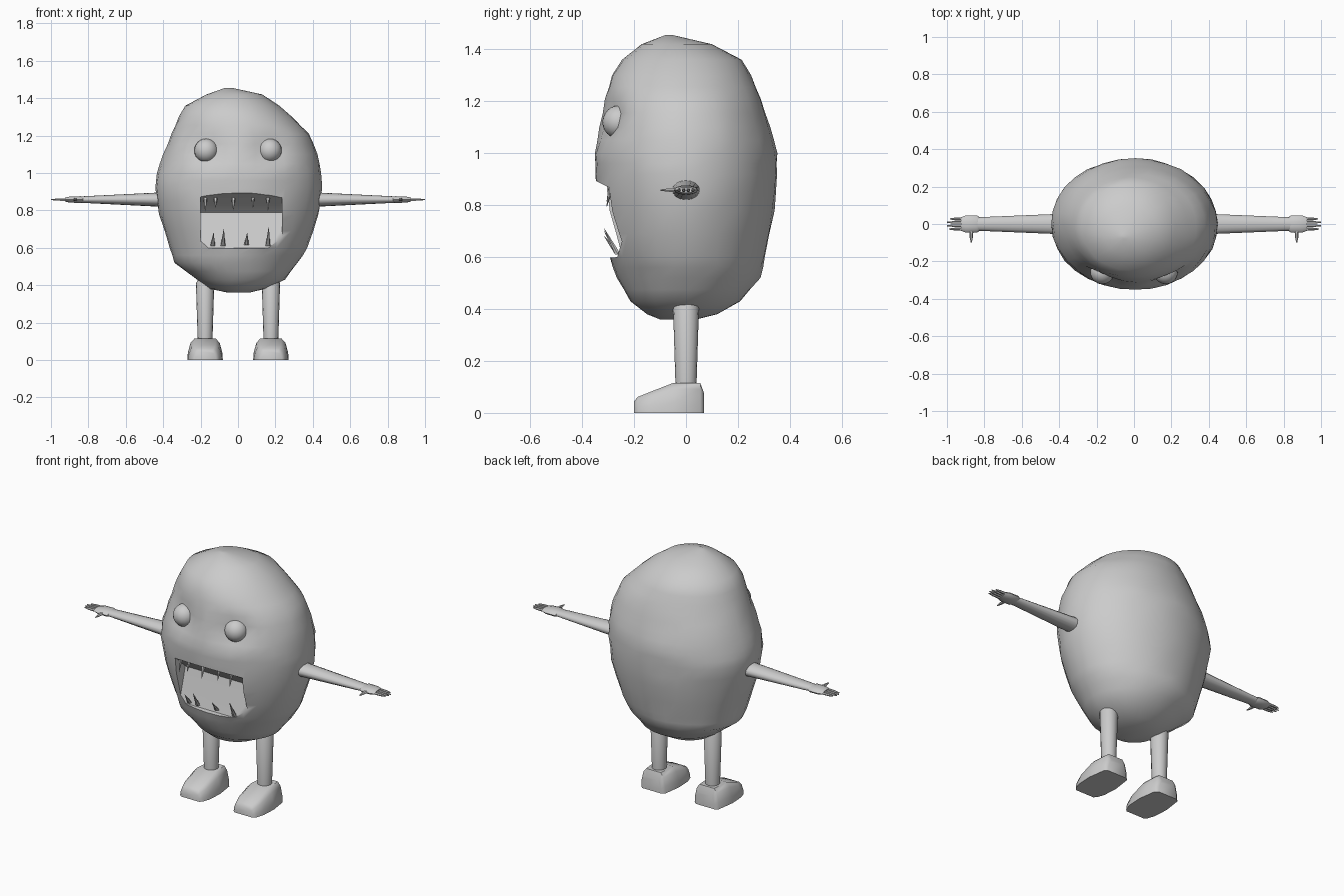
import bpy, bmesh, math, random
from mathutils import Vector

if "Cube" in bpy.data.objects:
    bpy.data.objects.remove(bpy.data.objects["Cube"])

random.seed(4)
skin = bpy.data.materials.new("pale_grey")
skin.diffuse_color = (0.6, 0.6, 0.6, 1)
skin.use_nodes = True
skin.node_tree.nodes["Principled BSDF"].inputs["Base Color"].default_value = skin.diffuse_color


def finish(name, bm, angle=45, mat=skin):
    bmesh.ops.recalc_face_normals(bm, faces=bm.faces)
    me = bpy.data.meshes.new(name)
    bm.to_mesh(me)
    bm.free()
    ob = bpy.data.objects.new(name, me)
    bpy.context.collection.objects.link(ob)
    me.materials.append(mat)
    smooth(ob, angle)
    return ob


def smooth(ob, angle):
    bpy.ops.object.select_all(action='DESELECT')
    ob.select_set(True)
    bpy.context.view_layer.objects.active = ob
    bpy.ops.object.shade_smooth_by_angle(angle=math.radians(angle))


def loft(name, rings, angle=45):
    """Skin a list of closed rings and cap both ends."""
    bm = bmesh.new()
    vs = [[bm.verts.new(p) for p in r] for r in rings]
    n = len(vs[0])
    for a, b in zip(vs, vs[1:]):
        for i in range(n):
            j = (i + 1) % n
            bm.faces.new((a[i], a[j], b[j], b[i]))
    bm.faces.new(vs[0])
    bm.faces.new(vs[-1])
    return finish(name, bm, angle)


def tube(name, stations, axis, n=12, angle=45):
    """Elliptical tube: stations are (centre, radius_u, radius_v)."""
    u, v = {'x': ((0, 1, 0), (0, 0, 1)), 'y': ((1, 0, 0), (0, 0, 1)),
            'z': ((1, 0, 0), (0, 1, 0))}[axis]
    u, v = Vector(u), Vector(v)
    rings = []
    for c, ru, rv in stations:
        rings.append([Vector(c) + u * ru * math.cos(2 * math.pi * i / n)
                      + v * rv * math.sin(2 * math.pi * i / n) for i in range(n)])
    return loft(name, rings, angle)


# Body: z, left, right, front, back
PROFILE = [
    (0.36, -.05, .06, -.10, .04), (0.38, -.15, .14, -.15, .12),
    (0.43, -.22, .25, -.215, .21), (0.52, -.34, .32, -.265, .285),
    (0.60, -.365, .37, -.295, .305), (0.78, -.42, .43, -.34, .34),
    (0.92, -.445, .45, -.35, .35), (1.00, -.43, .445, -.353, .35),
    (1.10, -.40, .425, -.333, .325), (1.21, -.355, .38, -.31, .29),
    (1.30, -.315, .29, -.285, .25), (1.36, -.28, .22, -.245, .215),
    (1.42, -.17, .13, -.17, .10), (1.455, -.07, -.03, -.08, -.05)]
EYES = [(-0.17, 1.12), (0.17, 1.12)]

rows = [PROFILE[0]]
for a, b in zip(PROFILE, PROFILE[1:]):
    steps = 2 if b[0] - a[0] > 0.07 else 1
    rows += [[p + (q - p) * k / steps for p, q in zip(a, b)] for k in range(1, steps + 1)]

rings = []
for z, l, r, f, b in rows:
    ring = []
    for i in range(32):
        t = 2 * math.pi * i / 32
        k = 1 + random.uniform(-0.008, 0.008)
        x = (l + r) / 2 + (r - l) / 2 * math.cos(t) * k
        y = (f + b) / 2 + (b - f) / 2 * math.sin(t) * k
        # shallow eye sockets
        if y < 0:
            for ex, ez in EYES:
                y += 0.04 * math.exp(-((x - ex) ** 2 + (z - ez) ** 2) / 0.0055)
        ring.append((x, y, z))
    rings.append(ring)
body = loft("body", rings)

# Mouth: wedge cut out of the body
wedge = [(-0.5, 0.91), (-0.36, 0.90), (-0.29, 0.865), (-0.21, 0.79), (-0.235, 0.70),
         (-0.265, 0.60), (-0.5, 0.58)]
cutter = loft("mouth_cutter", [[(x, y, z) for y, z in wedge] for x in (-0.2, 0.235)])
mod = body.modifiers.new("mouth", 'BOOLEAN')
mod.operation = 'DIFFERENCE'
mod.solver = 'EXACT'
mod.object = cutter
bpy.ops.object.select_all(action='DESELECT')
body.select_set(True)
bpy.context.view_layer.objects.active = body
bpy.ops.object.modifier_apply(modifier=mod.name)
bpy.data.objects.remove(cutter)
smooth(body, 50)

# Teeth: x, root height, tip height
UPPER = [(-.175, .88, .795), (-.12, .875, .815), (-.025, .875, .80),
         (.08, .89, .815), (.16, .885, .80)]
LOWER = [(-.135, .61, .68), (-.08, .61, .70), (.045, .615, .68), (.16, .61, .71)]
for i, (x, z0, z1) in enumerate(UPPER):
    tube(f"upper_tooth_{i}", [((x, -.285, z0), .013, .013),
                              ((x, -.305, z1), .001, .001)], 'z', 6)
for i, (x, z0, z1) in enumerate(LOWER):
    tube(f"lower_tooth_{i}", [((x, -.262, z0), .013, .013),
                              ((x + .004, -.315, z1), .001, .001)], 'z', 6)

for side, s in (("left", -1), ("right", 1)):
    # Eye
    bm = bmesh.new()
    bmesh.ops.create_uvsphere(bm, u_segments=20, v_segments=12, radius=0.064)
    bmesh.ops.translate(bm, verts=bm.verts, vec=(s * 0.17, -0.258, 1.12))
    finish(side + "_eye", bm)

    # Arm, hand, fingers and thumb
    Z = 0.858
    tube(side + "_arm", [((s * .38, 0, Z), .055, .04),
                         ((s * .86, 0, Z), .035, .016)], 'x', 16)
    tube(side + "_hand", [((s * .83, 0, Z), .04, .015), ((s * .84, 0, Z), .046, .019),
                          ((s * .90, 0, Z), .046, .017), ((s * .925, 0, Z), .036, .011)], 'x', 10)
    for i in range(4):
        y = -.027 + .018 * i
        end = (.99, 1.0, 1.0, .985)[i]
        tube(f"{side}_finger_{i}", [((s * .90, y, Z), .008, .008),
                                    ((s * .96, y, Z), .007, .007),
                                    ((s * end, y, Z), .003, .003)], 'x', 6)
    tube(side + "_thumb", [((s * .87, -.03, Z), .012, .009), ((s * .87, -.07, Z), .009, .007),
                           ((s * .87, -.098, Z), .003, .003)], 'y', 6)

    # Leg
    tube(side + "_leg", [((s * .176, 0, .09), .039, .04),
                         ((s * .176, 0, .41), .049, .05),
                         ((s * .176, 0, .435), .036, .037)], 'z', 16)

    # Foot: y, half width, height, flat sole with rounded upper
    FOOT = [(.07, .062, .075), (.055, .08, .115), (-.05, .095, .115),
            (-.14, .09, .08), (-.185, .075, .062), (-.2, .06, .045)]
    shape = [(-1, 0), (-.97, .35), (-.82, .8), (-.6, 1), (.6, 1), (.82, .8), (.97, .35), (1, 0)]
    loft(side + "_foot", [[(s * .176 + u * w, y, v * h) for u, v in shape]
                          for y, w, h in FOOT], 50)
